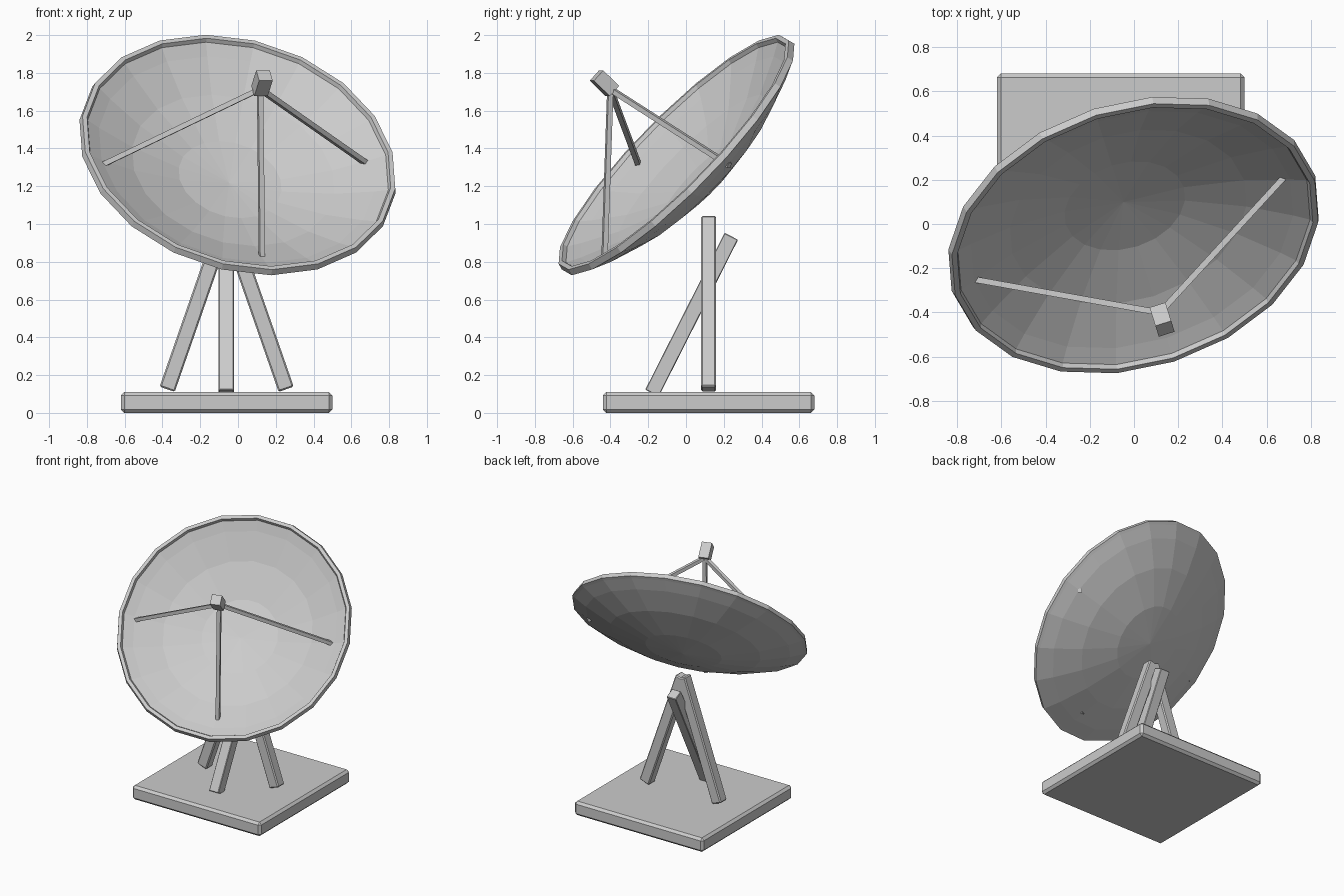
import bpy, bmesh, math
from mathutils import Vector, Matrix

if "Cube" in bpy.data.objects:
    bpy.data.objects.remove(bpy.data.objects["Cube"])

AXIS = Vector((0.22, -0.695, 0.685)).normalized()   # direction the dish looks
CENTRE = Vector((0.0, -0.05, 1.365))                # middle of the rim


def finish(name, bm):
    bmesh.ops.recalc_face_normals(bm, faces=bm.faces[:])
    me = bpy.data.meshes.new(name)
    bm.to_mesh(me)
    bm.free()
    ob = bpy.data.objects.new(name, me)
    bpy.context.collection.objects.link(ob)
    return ob


def beam(name, a, b, width, depth=None, bevel=0.0):
    """Rectangular bar running from a to b, with an optional chamfer."""
    a, b = Vector(a), Vector(b)
    d = b - a
    bm = bmesh.new()
    bmesh.ops.create_cube(bm, size=1)
    bmesh.ops.scale(bm, vec=(width, depth or width, d.length), verts=bm.verts[:])
    if bevel:
        bmesh.ops.bevel(bm, geom=bm.edges[:], offset=bevel, segments=1,
                        affect='EDGES', profile=0.5)
    m = Matrix.Translation((a + b) / 2) @ d.to_track_quat('Z', 'Y').to_matrix().to_4x4()
    bmesh.ops.transform(bm, matrix=m, verts=bm.verts[:])
    return finish(name, bm)


# Square base slab
beam("base", (-0.06, 0.12, 0), (-0.06, 0.12, 0.11), 1.12, bevel=0.018)

# Tripod legs
for side, label in ((-1, "left"), (1, "right")):
    beam(label + "_leg", (-0.06 + side * 0.315, 0.12, 0.125), (-0.06, 0.12, 1.03),
         0.08, 0.085, bevel=0.008)
beam("front_leg", (-0.062, -0.18, 0.105), (-0.062, 0.24, 0.935), 0.08, bevel=0.004)

# Dish: faceted shallow bowl with a thick rim, turned around its own axis
def bowl(r, depth, rim):
    return -depth * (1 - (r / rim) ** 2)

profile = [(r, bowl(r, 0.215, 0.82)) for r in (0, 0.28, 0.55, 0.75, 0.82)]
profile += [(0.828, 0.022), (0.853, 0.022), (0.862, -0.012), (0.84, -0.022)]
profile += [(r, bowl(r, 0.215, 0.84) - 0.024) for r in (0.75, 0.55, 0.28, 0)]
bm = bmesh.new()
vs = [bm.verts.new((r, 0, h)) for r, h in profile]
es = [bm.edges.new(p) for p in zip(vs, vs[1:])]
bmesh.ops.spin(bm, geom=vs + es, cent=(0, 0, 0), axis=(0, 0, 1),
               angle=math.tau, steps=20)
bmesh.ops.remove_doubles(bm, verts=bm.verts[:], dist=0.0005)
frame = Matrix.Translation(CENTRE) @ AXIS.to_track_quat('Z', 'Y').to_matrix().to_4x4()
bmesh.ops.transform(bm, matrix=frame, verts=bm.verts[:])
finish("dish", bm)

# Receiver box held in front of the dish
feed = Vector((0.127, -0.432, 1.745))
beam("receiver", feed - AXIS * 0.06, feed + AXIS * 0.06, 0.075)

# Three struts from the dish to the receiver
hub = feed - AXIS * 0.045
for label, foot in (("left", (-0.725, -0.25, 1.31)), ("right", (0.695, 0.23, 1.31)),
                    ("lower", (0.127, -0.432, 0.80))):
    beam(label + "_strut", foot, hub, 0.027)
